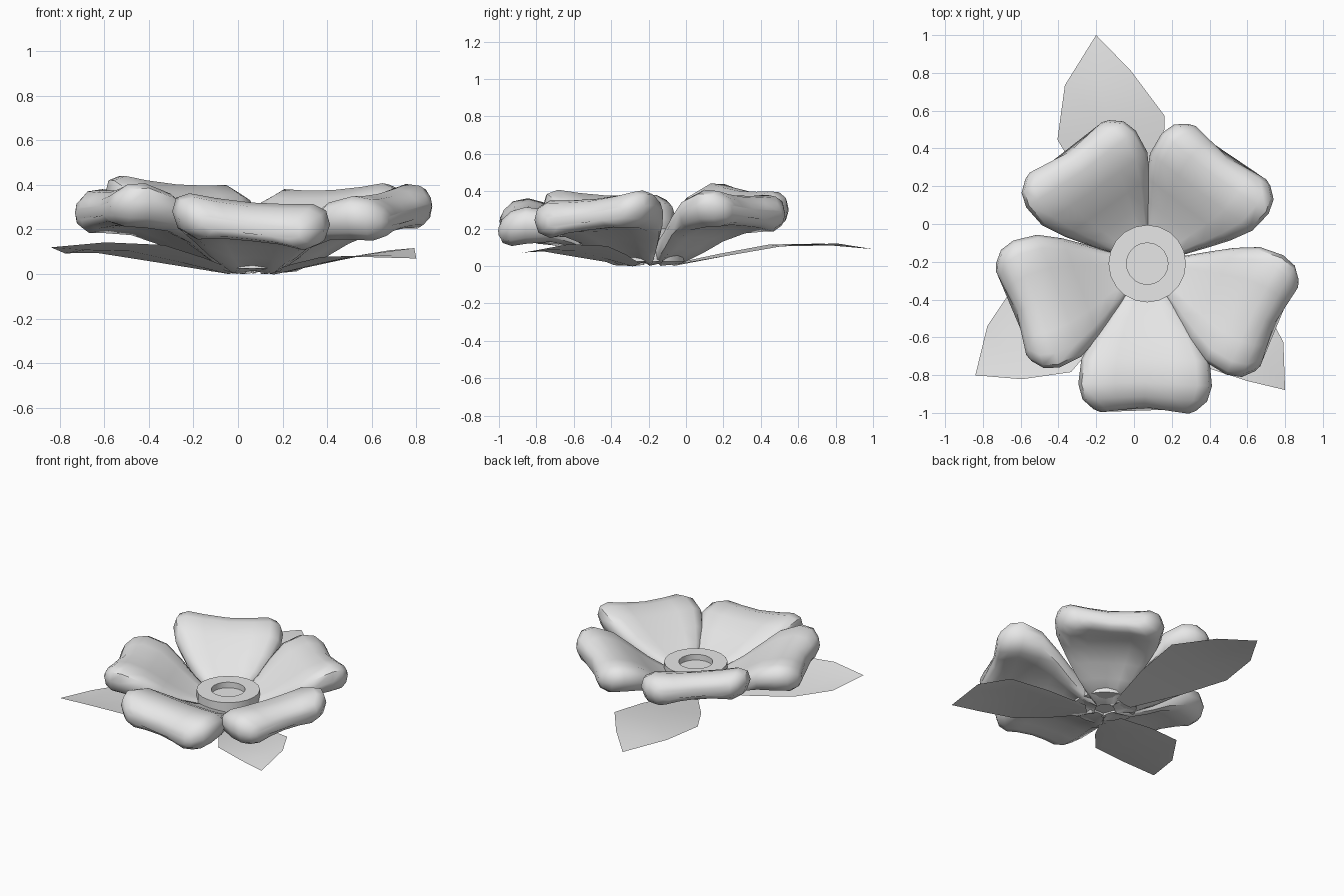
import bpy, bmesh, math
from mathutils import Matrix, Vector

cube = bpy.data.objects.get("Cube")
if cube:
    bpy.data.objects.remove(cube, do_unlink=True)

grey = bpy.data.materials.new("plain_grey")
grey.use_nodes = True
COLOUR = (0.8, 0.8, 0.8, 1)
grey.diffuse_color = COLOUR
grey.node_tree.nodes["Principled BSDF"].inputs["Base Color"].default_value = COLOUR

CENTRE = Vector((0.07, -0.21, 0))


def finish(bm, name, angle, closed=True):
    """Turn a bmesh into an object at the flower centre, facing the given angle."""
    if closed:
        bmesh.ops.recalc_face_normals(bm, faces=bm.faces)
    turn = Matrix.Translation(CENTRE) @ Matrix.Rotation(math.radians(angle), 4, "Z")
    bmesh.ops.transform(bm, matrix=turn, verts=bm.verts)
    mesh = bpy.data.meshes.new(name)
    bm.to_mesh(mesh)
    bm.free()
    mesh.materials.append(grey)
    obj = bpy.data.objects.new(name, mesh)
    bpy.context.collection.objects.link(obj)
    bpy.ops.object.select_all(action="DESELECT")
    obj.select_set(True)
    bpy.context.view_layer.objects.active = obj
    bpy.ops.object.shade_smooth_by_angle(angle=math.radians(50))


# Petal stations: distance out, half width, underside height, top height
STATIONS = [(0.06, 0.07, 0.0, 0.1), (0.17, 0.135, 0.008, 0.14),
            (0.28, 0.215, 0.06, 0.19), (0.38, 0.285, 0.115, 0.25),
            (0.5, 0.35, 0.15, 0.32), (0.63, 0.365, 0.15, 0.35),
            (0.71, 0.34, 0.145, 0.335), (0.76, 0.28, 0.165, 0.295),
            (0.775, 0.24, 0.2, 0.26)]
# Petal section, half: share of width, share of thickness
HALF = [(0.45, 0.97), (0.78, 0.98), (0.95, 0.82), (1, 0.5), (0.93, 0.15), (0.72, 0), (0.4, 0.12)]
SECTION = [(0, 0.96)] + HALF + [(0, 0.15)] + [(-v, h) for v, h in reversed(HALF)]


def petal(name, angle, length, width, lift_right, lift_left):
    bm = bmesh.new()
    rings = []
    for u, half, low, high in STATIONS:
        ring = []
        out = u / 0.7
        for share, h in SECTION:
            side = share * half / 0.36
            tilt = (lift_right + (lift_left - lift_right) * (side + 1) / 2) * out ** 1.5
            curl = 0.025 * side * side * out
            notch = 0.02 * (1 - abs(share)) * out ** 4
            ring.append(bm.verts.new((u * length - notch, share * half * width,
                                      low + (high - low) * h + tilt + curl)))
        rings.append(ring)
    n = len(SECTION)
    for a, b in zip(rings, rings[1:]):
        for i in range(n):
            j = (i + 1) % n
            bm.faces.new((a[i], a[j], b[j], b[i]))
    bm.faces.new(rings[0])
    bm.faces.new(rings[-1])
    finish(bm, name, angle)


petal("front_petal", -91, 1.02, 0.97, 0.01, -0.06)
petal("right_side_petal", 200, 0.99, 0.98, 0.02, 0.06)
petal("left_side_petal", -25.5, 1.0, 0.96, -0.02, 0.06)
petal("left_back_petal", 53, 0.95, 0.97, 0.06, 0.02)
petal("right_back_petal", 125, 0.97, 0.97, 0.04, 0.1)

# Leaf rows: share of length, half width, height
LEAF = [(0.12, 0.07, 0.01), (0.36, 0.2, 0.065), (0.6, 0.285, 0.115), (0.82, 0.175, 0.12)]


def leaf(name, angle, length, width, skew, roll, height, tip_height):
    bm = bmesh.new()
    rows = [[bm.verts.new((t * length, s * half * width + skew * t,
                           z * height + roll * s * t - 0.01 * (1 - abs(s))))
             for s in (-1, 0, 1)] for t, half, z in LEAF]
    tip = bm.verts.new((length, 0, tip_height))
    for a, b in zip(rows, rows[1:]):
        for i in range(2):
            bm.faces.new((a[i], b[i], b[i + 1], a[i + 1]))
    for i in range(2):
        bm.faces.new((rows[-1][i], tip, rows[-1][i + 1]))
    finish(bm, name, angle, closed=False)


leaf("back_leaf", 102.6, 1.24, 1.02, 0.05, 0, 1, 0.09)
leaf("right_front_leaf", 213, 1.085, 0.96, -0.02, 0.03, 0.98, 0.12)
leaf("left_front_leaf", -42.5, 0.99, 0.8, 0.05, 0.025, 0.8, 0.07)

# Flower centre: a turned disc with a shallow round recess
bm = bmesh.new()
profile = [(0, 0.16), (0.11, 0.16), (0.11, 0.2), (0.205, 0.2), (0.205, 0.025), (0, 0.025)]
verts = [bm.verts.new((r, 0, z)) for r, z in profile]
edges = [bm.edges.new(pair) for pair in zip(verts, verts[1:])]
bmesh.ops.spin(bm, geom=verts + edges, cent=(0, 0, 0), axis=(0, 0, 1),
               angle=math.tau, steps=20, use_merge=True)
bmesh.ops.remove_doubles(bm, verts=bm.verts, dist=0.0001)
finish(bm, "flower_centre", 0)
